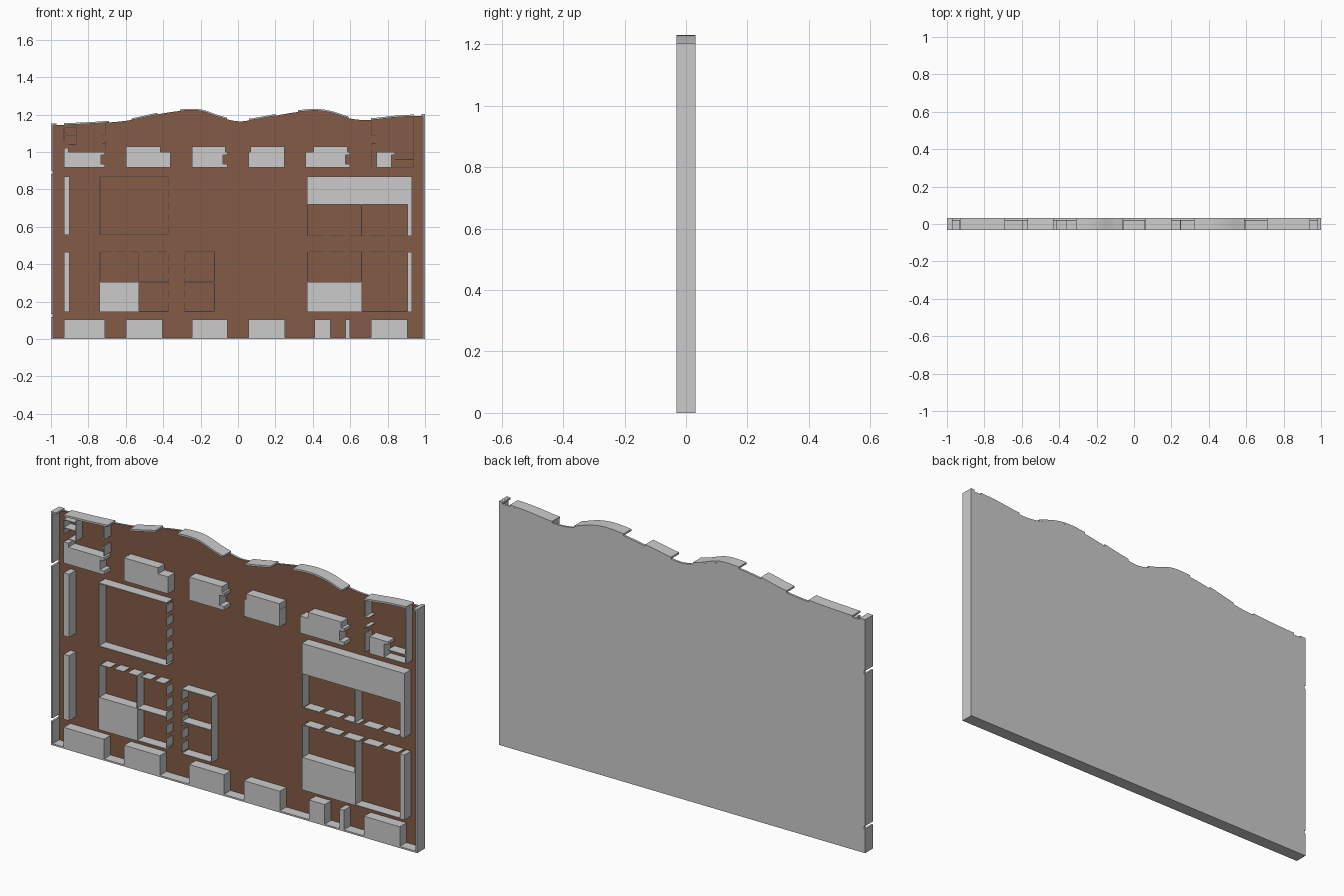
import bpy, bmesh

FRONT, FLOOR, BACK = -0.031, 0.02, 0.031
T = 0.004  # thickness of the thin partitions

# Wavy roof line control points (x, z)
ROOF = [(-1, 1.152), (-0.85, 1.157), (-0.7, 1.166), (-0.57, 1.18), (-0.43, 1.21),
        (-0.31, 1.228), (-0.2, 1.228), (-0.1, 1.195), (0, 1.173), (0.08, 1.181), (0.2, 1.203),
        (0.32, 1.223), (0.42, 1.23), (0.5, 1.219), (0.6, 1.188), (0.7, 1.18), (0.85, 1.195), (1, 1.203)]


def roof(x):
    i = max(k for k in range(len(ROOF) - 1) if ROOF[k][0] <= x + 1e-6)
    (x1, b), (x2, c) = ROOF[i], ROOF[i + 1]
    (x0, a), (x3, d) = ROOF[max(i - 1, 0)], ROOF[min(i + 2, len(ROOF) - 1)]
    m1, m2 = (c - a) / (x2 - x0) * (x2 - x1), (d - b) / (x3 - x1) * (x2 - x1)
    t = (x - x1) / (x2 - x1)
    return ((2*t**3 - 3*t*t + 1) * b + (t**3 - 2*t*t + t) * m1
            + (3*t*t - 2*t**3) * c + (t**3 - t*t) * m2)


def span(a, b, step=0.025):
    n = max(1, round((b - a) / step))
    return [a + (b - a) * i / n for i in range(n + 1)]


def prisms(name, outlines, y0=FRONT, y1=FLOOR):
    """Extrude xz outlines from y0 to y1 into one object."""
    bm = bmesh.new()
    for pts in outlines:
        f = bm.faces.new([bm.verts.new((x, y0, z)) for x, z in pts])
        r = bmesh.ops.extrude_face_region(bm, geom=[f])
        vs = [v for v in r["geom"] if isinstance(v, bmesh.types.BMVert)]
        bmesh.ops.translate(bm, vec=(0, y1 - y0, 0), verts=vs)
    bmesh.ops.recalc_face_normals(bm, faces=bm.faces)
    me = bpy.data.meshes.new(name)
    bm.to_mesh(me)
    bm.free()
    ob = bpy.data.objects.new(name, me)
    bpy.context.collection.objects.link(ob)
    return ob


def rect(x0, z0, x1, z1):
    return [(x0, z0), (x1, z0), (x1, z1), (x0, z1)]


def hwall(z, x0, x1):
    return [rect(x0, z - T / 2, x1, z + T / 2)]


def vwall(x, z0, z1):
    return [rect(x - T / 2, z0, x + T / 2, z1)]


def dashed(wall, at, a, b, n=5, gap=0.022):
    """A thin wall broken by evenly spaced door openings."""
    p = (b - a) / n
    return [w for i in range(n) for w in wall(at, a + i*p + gap/2, a + (i + 1)*p - gap/2)]


# Base slab and brown floor
def plate(m):
    return [(-0.993, m), (0.996, m)] + [(x, roof(x) - 0.009) for x in reversed(span(-0.993, 0.996))]


prisms("base_slab", [plate(0.0)], FLOOR + 0.001, BACK)
floor = prisms("floor", [plate(0.001)], FLOOR, FLOOR + 0.001)
brown = bpy.data.materials.new("floor_brown")
brown.diffuse_color = (0.23, 0.105, 0.062, 1)
floor.data.materials.append(brown)

# Outer walls: notched left side, solid right side and bottom, broken roof rim
sides = [rect(-1, 0, -0.99, 0.118), rect(-1, 0.134, -0.99, 0.883), rect(-1, 0.9, -0.99, roof(-1)),
         rect(0.99, 0, 1, roof(1)), rect(-0.99, 0, 0.99, 0.008)]
prisms("outer_walls", sides, FRONT, BACK)
rim = []
for a, b in [(-1, -0.97), (-0.93, -0.69), (-0.57, -0.43), (-0.31, -0.06), (0.06, 0.2),
             (0.32, 0.59), (0.71, 0.94), (0.98, 1)]:
    xs = span(a, b)
    rim.append([(x, roof(x) - 0.009) for x in xs] + [(x, roof(x)) for x in reversed(xs)])
prisms("roof_rim", rim, FRONT, BACK)

# Bottom row of solid blocks
prisms("bottom_blocks", [rect(a, 0.008, b, 0.105) for a, b in
       [(-0.93, -0.71), (-0.6, -0.405), (-0.245, -0.055), (0.055, 0.25),
        (0.41, 0.495), (0.575, 0.6), (0.71, 0.905)]])

# Upper row of stepped and notched blocks


def stepped(x0, x1, u0, u1, notch=0.0, low=0.916, mid=1.0, top=1.03):
    pts = [(x0, low), (x1, low)]
    if notch:
        pts += [(x1, 0.935), (x1 - notch, 0.935), (x1 - notch, 0.985), (x1, 0.985)]
    return pts + [(x1, mid), (u1, mid), (u1, top), (u0, top), (u0, mid)] + (
        [(x0, mid)] if u0 > x0 else [])


prisms("upper_blocks", [
    stepped(-0.93, -0.71, -0.93, -0.905, 0.022, top=1.02),
    stepped(-0.6, -0.36, -0.6, -0.415),
    stepped(-0.245, -0.055, -0.245, -0.066, 0.025),
    stepped(0.055, 0.249, 0.066, 0.248),
    stepped(0.36, 0.6, 0.405, 0.585, 0.025),
    [(0.74, 0.916), (0.82, 0.916), (0.82, 0.985), (0.84, 0.985), (0.84, 1.0), (0.74, 1.0)]])

# Side bars and large shelf block
prisms("side_bars", [rect(-0.93, 0.557, -0.9, 0.868), rect(-0.93, 0.145, -0.9, 0.466),
                     rect(0.905, 0.145, 0.93, 0.466)])
prisms("large_right_block", [[(0.37, 0.718), (0.905, 0.718), (0.905, 0.55), (0.93, 0.55),
                              (0.93, 0.868), (0.37, 0.868)]])
prisms("room_blocks", [rect(-0.74, 0.145, -0.53, 0.305), rect(0.37, 0.145, 0.66, 0.305)])

# Thin room partitions
prisms("upper_left_room", hwall(0.868, -0.74, -0.37) + hwall(0.557, -0.74, -0.37)
       + vwall(-0.738, 0.557, 0.868) + dashed(vwall, -0.37, 0.557, 0.868))
prisms("lower_left_rooms", dashed(hwall, 0.466, -0.74, -0.37) + hwall(0.147, -0.74, -0.37)
       + hwall(0.305, -0.53, -0.37) + vwall(-0.738, 0.305, 0.466)
       + vwall(-0.53, 0.145, 0.466) + dashed(vwall, -0.37, 0.145, 0.466))
prisms("small_centre_rooms", [w for z in (0.147, 0.305, 0.466) for w in hwall(z, -0.285, -0.125)]
       + vwall(-0.125, 0.145, 0.466) + dashed(vwall, -0.285, 0.145, 0.466))
prisms("upper_right_rooms", dashed(hwall, 0.552, 0.37, 0.905)
       + vwall(0.372, 0.55, 0.718) + vwall(0.66, 0.55, 0.718))
prisms("lower_right_rooms", dashed(hwall, 0.466, 0.37, 0.905) + hwall(0.147, 0.66, 0.905)
       + vwall(0.372, 0.305, 0.466) + vwall(0.66, 0.145, 0.466))

# Corner rooms beneath the roof
prisms("left_corner_room", vwall(-0.71, 1.09, 1.16) + vwall(-0.71, 1.01, 1.06)
       + hwall(1.09, -0.725, -0.71) + hwall(1.045, -0.725, -0.71)
       + hwall(1.13, -0.93, -0.87) + hwall(1.09, -0.93, -0.87) + vwall(-0.93, 1.06, 1.13)
       + vwall(-0.865, 1.04, 1.14) + hwall(1.04, -0.905, -0.865))
prisms("right_corner_room", vwall(0.715, 1.09, 1.175) + hwall(1.09, 0.715, 0.735)
       + vwall(0.715, 0.916, 1.01) + hwall(1.045, 0.715, 0.735) + vwall(0.715, 1.03, 1.045)
       + vwall(0.937, 0.916, 1.19) + hwall(0.918, 0.82, 0.937) + hwall(0.96, 0.84, 0.937))
